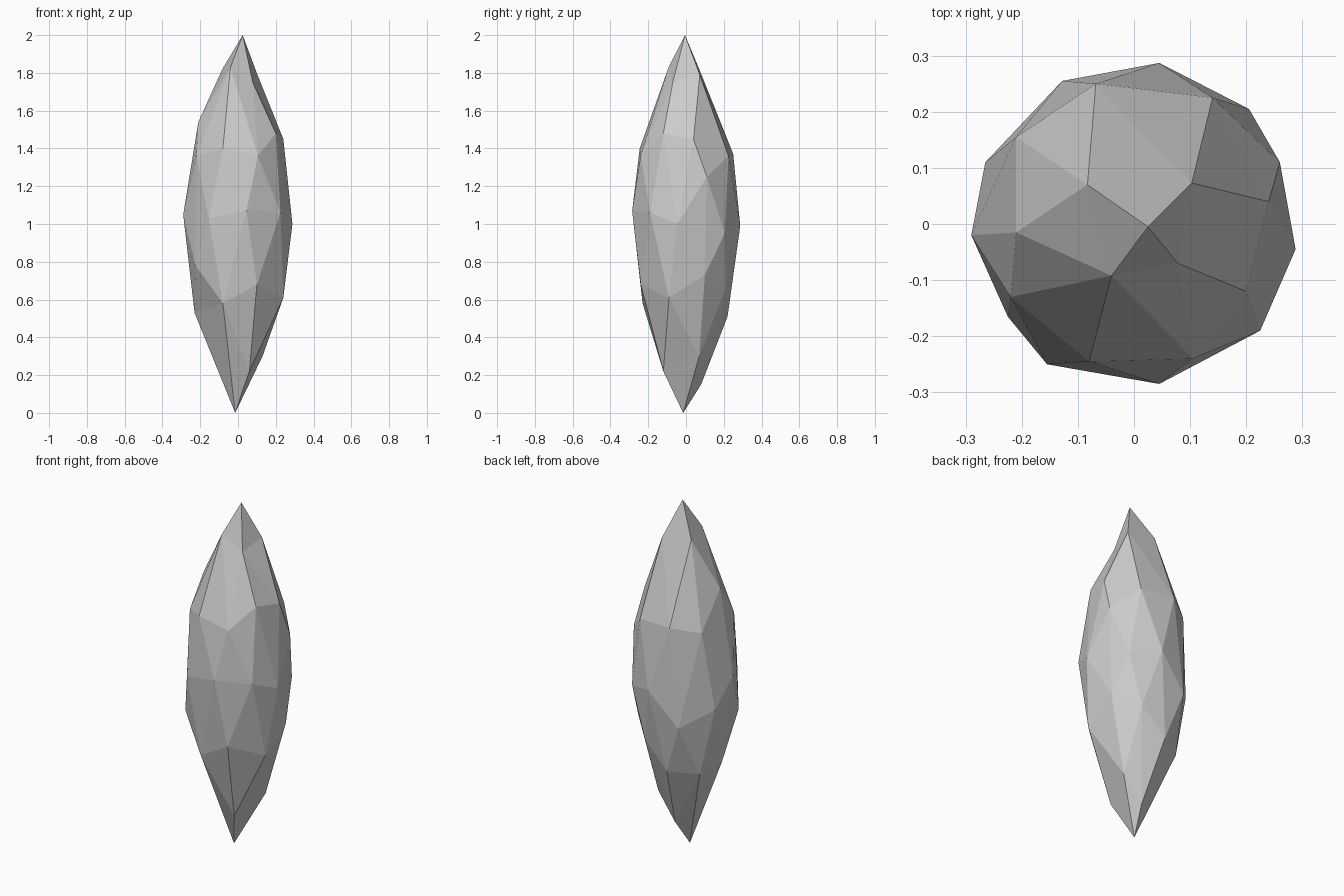
import bpy, bmesh
from mathutils import Vector

# Corner points of the chipped crystal, ring by ring from the top tip down
rings = [
    # top tip
    [(.025, -.005, 2.0)],
    # shoulder below the tip
    [(-.083, .07, 1.82), (.103, .073, 1.79), (.078, -.07, 1.75), (-.04, -.092, 1.83)],
    # upper belt
    [(-.08, -.245, 1.4), (.105, -.24, 1.36), (.2, -.12, 1.48), (.24, .04, 1.45),
     (.14, .225, 1.36), (-.068, .25, 1.37), (-.21, .155, 1.34), (-.21, -.015, 1.54),
     (-.22, -.13, 1.36)],
    # waist
    [(-.29, -.02, 1.05), (-.265, .11, .89), (-.128, .255, .8), (.045, .287, .99),
     (.205, .205, .95), (.26, .11, 1.25), (.288, -.045, 1.0), (.225, -.19, 1.06),
     (.045, -.285, 1.07), (-.155, -.25, 1.03)],
    # lower belt
    [(-.08, -.23, .58), (.1, -.24, .68), (.24, -.09, .61), (.24, .1, .73),
     (.12, .21, .66), (-.03, .22, .51), (-.18, .13, .5), (-.23, 0, .53),
     (-.225, -.165, .78)],
    # lower shoulder
    [(.06, -.12, .22), (.13, .07, .3), (.015, .08, .15)],
    # bottom tip
    [(-.015, -.015, 0)],
]

# Facet the points on a unit sphere, then move them to their real places
bm = bmesh.new()
place = {}
for ring in rings:
    for p in ring:
        direction = Vector((p[0] / .29, p[1] / .29, p[2] - 1)).normalized()
        place[bm.verts.new(direction)] = p
bmesh.ops.convex_hull(bm, input=bm.verts[:])
for v in bm.verts:
    v.co = place[v]
bmesh.ops.recalc_face_normals(bm, faces=bm.faces[:])

mesh = bpy.data.meshes.new("crystal")
bm.to_mesh(mesh)
bm.free()
crystal = bpy.data.objects.new("crystal", mesh)
bpy.context.collection.objects.link(crystal)
